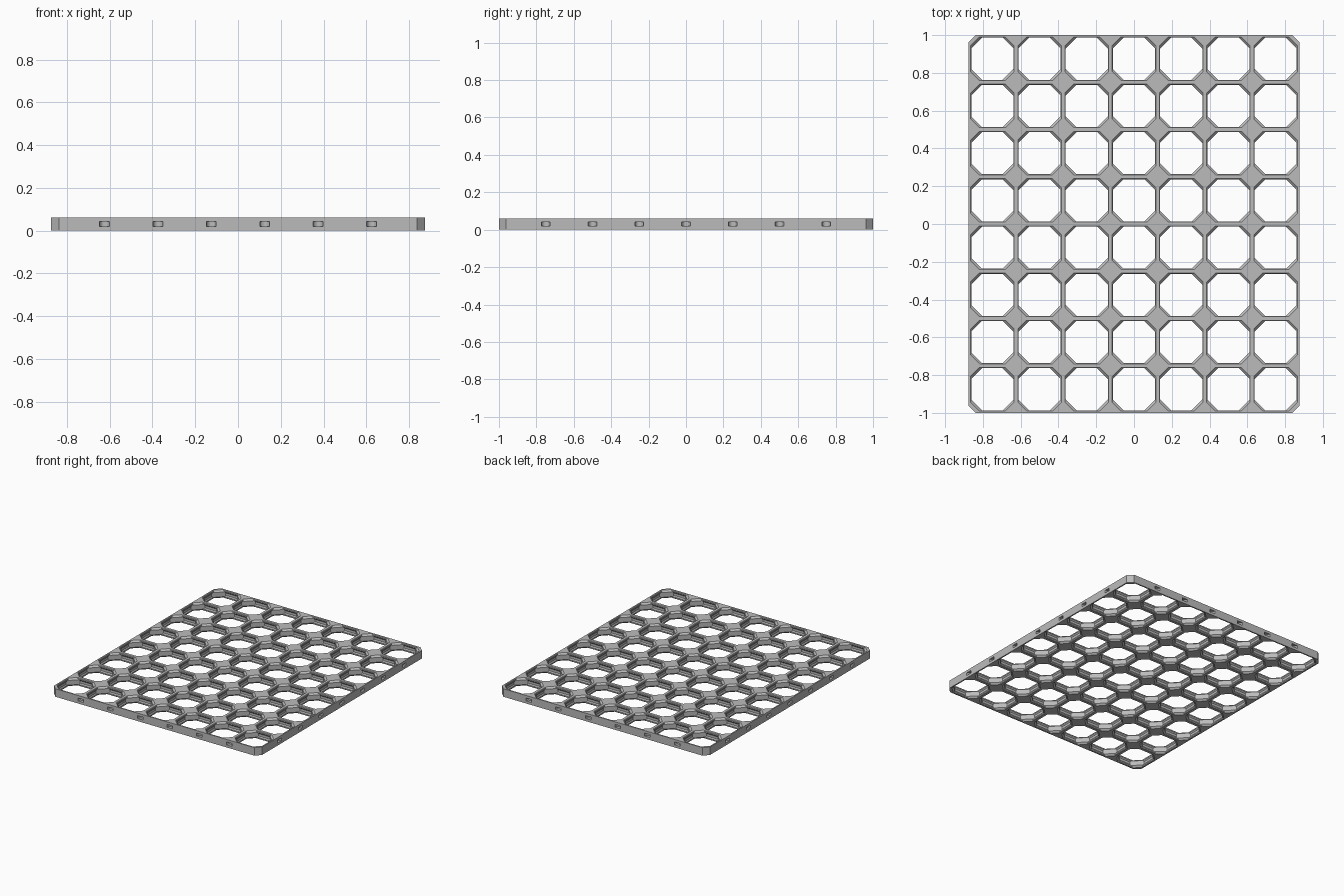
import bpy, bmesh
from mathutils import Matrix, Vector

if "Cube" in bpy.data.objects:
    bpy.data.objects.remove(bpy.data.objects["Cube"])

U = 1 / 112            # one small length unit (224 of them make the long side)
COLS, ROWS, TILE, THICK = 7, 8, 28.0, 6.8
CORNER_CUT = 4.2       # chamfer on the four outer corners
R2 = 2 ** 0.5

# Section of an opening: height, bar inset, diagonal corner inset
SECTION = [(0, 1.1, 5.22), (0.4, 1.5, 5.62), (1.4, 1.5, 6.62), (2.4, 0.8, 6.62)]
SECTION += [(THICK - z, s, d) for z, s, d in reversed(SECTION)]

grey = bpy.data.materials.new("light grey")
grey.diffuse_color = (0.5, 0.5, 0.5, 1)
grey.use_nodes = True
grey.node_tree.nodes["Principled BSDF"].inputs["Base Color"].default_value = grey.diffuse_color


def make_object(name, bm):
    mesh = bpy.data.meshes.new(name)
    bm.to_mesh(mesh)
    bm.free()
    mesh.materials.append(grey)
    ob = bpy.data.objects.new(name, mesh)
    bpy.context.collection.objects.link(ob)
    return ob


def turn(p, k):
    """Rotate a point about the tile centre by k quarter turns."""
    x, y = p
    for _ in range(k):
        x, y = -y, x
    return x, y


bm = bmesh.new()
H = TILE / 2
for col in range(COLS):
    for row in range(ROWS):
        cx, cy = (col - (COLS - 1) / 2) * TILE, (row - (ROWS - 1) / 2) * TILE

        def vert(p, z):
            return bm.verts.new(((cx + p[0]) * U, (cy + p[1]) * U, z * U))

        # Octagonal opening with its snap groove
        rings = []
        for z, s, d in SECTION:
            a, b = H - s, H - (d * R2 - s)
            rings.append([vert(turn(p, k), z) for k in range(4) for p in ((a, b), (b, a))])
        for low, high in zip(rings, rings[1:]):
            for i in range(8):
                j = (i + 1) % 8
                bm.faces.new((low[i], low[j], high[j], high[i]))

        # Flat top and bottom: four corner plates and four bars
        s, d = SECTION[0][1:]
        a, b = H - s, H - (d * R2 - s)
        for z in (0, THICK):
            for k in range(4):
                sx, sy = turn((1, 1), k)
                outer = (col == (COLS - 1 if sx > 0 else 0)
                         and row == (ROWS - 1 if sy > 0 else 0))
                tip = [(H, H - CORNER_CUT), (H - CORNER_CUT, H)] if outer else [(H, H)]
                plate = [(a, b), (H, b)] + tip + [(b, H), (b, a)]
                bm.faces.new([vert(turn(p, k), z) for p in plate])
                bar = [(a, -b), (H, -b), (H, b), (a, b)]
                bm.faces.new([vert(turn(p, k), z) for p in bar])
bmesh.ops.remove_doubles(bm, verts=bm.verts, dist=0.0001)

# Outer walls between the top and bottom outlines
rim = [e for e in bm.edges if e.is_boundary]
bmesh.ops.bridge_loops(bm, edges=rim)
bmesh.ops.recalc_face_normals(bm, faces=bm.faces)
board = make_object("grid_board", bm)

# Connector slots in the rim, one at each grid line
spots = [((i - COLS / 2) * TILE, s * ROWS * H) for i in range(1, COLS) for s in (-1, 1)]
spots += [(s * COLS * H, (j - ROWS / 2) * TILE) for j in range(1, ROWS) for s in (-1, 1)]
bm = bmesh.new()
for x, y in spots:
    bmesh.ops.create_cone(bm, cap_ends=True, segments=24, radius1=2.6 * U, radius2=2.6 * U,
                          depth=2.4 * U,
                          matrix=Matrix.Translation(Vector((x, y, THICK / 2)) * U))
cutter = make_object("slot_cutter", bm)
cutter.hide_render = True

cut = board.modifiers.new("slots", "BOOLEAN")
cut.operation, cut.solver, cut.object = "DIFFERENCE", "EXACT", cutter
bpy.context.view_layer.objects.active = board
board.select_set(True)
bpy.ops.object.modifier_apply(modifier=cut.name)
bpy.data.objects.remove(cutter)
